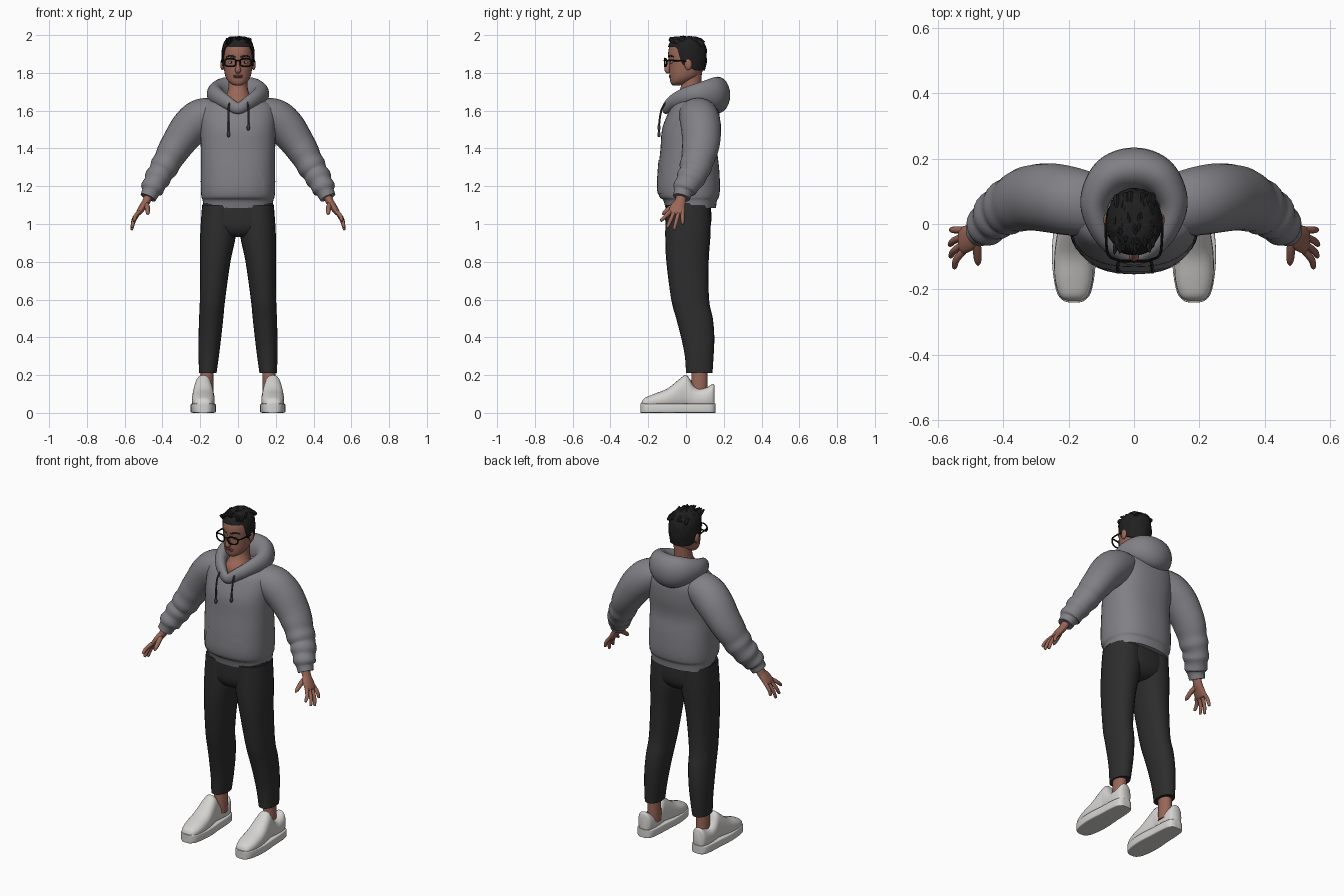
import bpy, bmesh, math, random
from mathutils import Vector, noise

random.seed(4)
cube = bpy.data.objects.get("Cube")
if cube:
    bpy.data.objects.remove(cube)

X, Y, Z = Vector((1, 0, 0)), Vector((0, 1, 0)), Vector((0, 0, 1))
LEVEL = (X, Y)      # horizontal sections
UPRIGHT = (X, Z)    # sections facing the front


def material(name, r, g, b):
    m = bpy.data.materials.new(name)
    m.use_nodes = True
    m.diffuse_color = (r, g, b, 1)
    bsdf = next(n for n in m.node_tree.nodes if n.type == 'BSDF_PRINCIPLED')
    bsdf.inputs["Base Color"].default_value = (r, g, b, 1)
    bsdf.inputs["Roughness"].default_value = 0.8
    return m


GREY = material("grey_fleece", .22, .215, .235)
CORD = material("dark_cord", .05, .05, .055)
BLACK = material("charcoal_cloth", .026, .026, .027)
HAIR = material("black_hair", .014, .014, .014)
SKIN = material("warm_skin", .32, .135, .095)
LIP = material("lip_tone", .24, .085, .07)
WHITE = material("white_leather", .66, .65, .63)
FRAME = material("black_frame", .006, .006, .006)
EYE = material("eye_white", .5, .47, .45)


def spline(rows, steps, closed=False):
    """Catmull-Rom interpolation of section rows."""
    n, out = len(rows), []
    for i in range(n if closed else n - 1):
        ids = [(i + k) % n if closed else min(max(i + k, 0), n - 1) for k in (-1, 0, 1, 2)]
        a, b, c, d = (rows[j] for j in ids)
        for s in range(steps):
            t = s / steps
            out.append([.5 * (2*q + (r - p)*t + (2*p - 5*q + 4*r - s4)*t*t + (3*q - p - 3*r + s4)*t**3)
                        for p, q, r, s4 in zip(a, b, c, d)])
    return out if closed else out + [list(rows[-1])]


def tube(rows, axes, power=2, sides=24, steps=4, closed=False):
    """Rings along rows of (x, y, z, radius_u, radius_v)."""
    rows = spline(rows, steps, closed)
    n, rings = len(rows), []
    for i, (x, y, z, a, b) in enumerate(rows):
        if isinstance(axes, tuple):
            u, v = axes
        else:
            nxt = rows[(i + 1) % n] if closed else rows[min(i + 1, n - 1)]
            prv = rows[i - 1] if closed else rows[max(i - 1, 0)]
            t = (Vector(nxt[:3]) - Vector(prv[:3])).normalized()
            u = t.cross(axes).normalized()
            v = u.cross(t)
        ring = []
        for k in range(sides):
            c, s = math.cos(math.tau * k / sides), math.sin(math.tau * k / sides)
            cu = math.copysign(abs(c) ** (2 / power), c) * a
            sv = math.copysign(abs(s) ** (2 / power), s) * b
            ring.append(Vector((x, y, z)) + u * cu + v * sv)
        rings.append(ring)
    return rings, closed


def build(name, groups, mat, mirror=False, angle=40):
    """Join ring groups into one smooth object."""
    bm = bmesh.new()
    for rings, closed in groups:
        vs = [[bm.verts.new(p) for p in ring] for ring in rings]
        n, m = len(vs), len(vs[0])
        for i in range(n if closed else n - 1):
            for k in range(m):
                a, b = vs[i], vs[(i + 1) % n]
                bm.faces.new((a[k], a[(k + 1) % m], b[(k + 1) % m], b[k]))
        if not closed:
            bm.faces.new(vs[0])
            bm.faces.new(vs[-1])
    bmesh.ops.recalc_face_normals(bm, faces=bm.faces)
    me = bpy.data.meshes.new(name)
    bm.to_mesh(me)
    bm.free()
    me.materials.append(mat)
    ob = bpy.data.objects.new(name, me)
    bpy.context.collection.objects.link(ob)
    bpy.ops.object.select_all(action='DESELECT')
    ob.select_set(True)
    bpy.context.view_layer.objects.active = ob
    bpy.ops.object.shade_smooth_by_angle(angle=math.radians(angle))
    if mirror:
        ob.modifiers.new("Mirror", 'MIRROR')
    return ob


def blob(x, y, z, a, d, h):
    """Ellipsoid as horizontal rings."""
    lat = [math.pi * (i / 10 - .5) for i in range(11)]
    rows = [(x, y, z + h * math.sin(t), a * max(math.cos(t), .02), d * max(math.cos(t), .02)) for t in lat]
    return tube(rows, LEVEL, sides=16, steps=1)


# Trousers
build("trouser_seat", [tube([(0, .012, 1.11, .186, .12), (0, .012, 1.0, .19, .121),
                             (0, .01, .95, .13, .1), (0, .01, .93, .06, .07)], LEVEL, 2.4)], BLACK)
build("trouser_legs", [tube([
    (.1, .012, 1.1, .09, .118), (.105, .01, .95, .095, .12), (.12, .008, .8, .08, .112),
    (.135, .022, .6, .067, .1), (.142, .045, .5, .064, .097), (.149, .062, .4, .06, .088),
    (.155, .07, .3, .054, .076), (.16, .07, .21, .046, .07)], LEVEL, 2.2)], BLACK, True)

# Ankles and shoes
build("ankles", [tube([(.165, .07, .08, .036, .045), (.164, .072, .25, .035, .042)], LEVEL)], SKIN, True)
upper = [(-.235, .055, .022), (-.22, .078, .043), (-.17, .1, .058), (-.1, .128, .06), (-.04, .175, .053),
         (-.005, .2, .047), (.015, .188, .046), (.04, .145, .046), (.07, .127, .047), (.11, .135, .047),
         (.14, .152, .04), (.152, .145, .025)]
build("shoe_uppers", [tube([(.184, y, (h + .02) / 2, w, (h - .02) / 2) for y, h, w in upper],
                           UPRIGHT, 2.4)], WHITE, True)
sole = [(-.24, .016), (-.234, .033), (-.21, .052), (-.15, .064), (-.08, .067), (0, .061),
        (.08, .057), (.13, .05), (.15, .036), (.156, .018)]
build("shoe_soles", [tube([(.184, y, .025, w, .025) for y, w in sole], UPRIGHT, 9, 32)], WHITE, True)

# Hoodie body with ribbed hem
body = build("hoodie_body", [tube([
    (0, .025, 1.085, .184, .134), (0, .022, 1.125, .187, .142), (0, .017, 1.145, .194, .158),
    (0, .015, 1.2, .197, .165), (0, .015, 1.3, .197, .16), (0, .015, 1.4, .197, .15),
    (0, .025, 1.5, .2, .152), (0, .04, 1.58, .203, .138), (0, .048, 1.63, .188, .118),
    (0, .06, 1.655, .15, .092), (0, .07, 1.675, .1, .07)], LEVEL, 2.4, 40)], GREY)

# Sleeves with gathered folds and cuffs
build("hoodie_sleeves", [tube([
    (.1, .055, 1.6, .06, .09), (.15, .062, 1.585, .088, .1), (.205, .072, 1.555, .103, .106),
    (.26, .08, 1.505, .1, .106), (.315, .08, 1.43, .089, .1), (.35, .07, 1.375, .082, .094),
    (.372, .06, 1.335, .075, .086), (.392, .05, 1.3, .076, .086), (.41, .04, 1.27, .066, .076),
    (.426, .025, 1.243, .07, .077), (.44, .01, 1.215, .06, .066), (.455, -.008, 1.187, .062, .064),
    (.462, -.015, 1.17, .048, .05), (.476, -.024, 1.14, .043, .046)], Y)], GREY, True)

# Hood lying on the back and wrapping the neck
half = [(.075, .145, 1.69, .06, .086), (.12, .07, 1.688, .045, .06),
        (.105, -.01, 1.673, .035, .046), (.06, -.072, 1.645, .028, .036)]
loop = [(0, .168, 1.683, .066, .097)] + half + [(0, -.105, 1.612, .022, .03)]
loop += [(-x, y, z, a, b) for x, y, z, a, b in reversed(half)]
build("hood", [tube(loop, Z, closed=True, steps=6)], GREY)

# Front pouch pressed onto the body
bm = bmesh.new()
corners = [(-.14, 1.16), (.14, 1.16), (.14, 1.23), (.085, 1.34), (-.085, 1.34), (-.14, 1.23)]
v = [bm.verts.new((x, -.3, z)) for x, z in corners]
bm.faces.new((v[0], v[1], v[2], v[5]))
bm.faces.new((v[5], v[2], v[3], v[4]))
bmesh.ops.subdivide_edges(bm, edges=bm.edges, cuts=9, use_grid_fill=True)
me = bpy.data.meshes.new("pouch")
bm.to_mesh(me)
bm.free()
me.materials.append(GREY)
me.shade_smooth()
pouch = bpy.data.objects.new("pouch", me)
bpy.context.collection.objects.link(pouch)
wrap = pouch.modifiers.new("Wrap", 'SHRINKWRAP')
wrap.target, wrap.wrap_method, wrap.offset = body, 'PROJECT', .004
wrap.use_project_y = True

# Drawstrings with tips
strings, tips = [], []
for x, end in ((-.05, 1.48), (.055, 1.515)):
    strings.append(tube([(x * .9, -.105, 1.645, .005, .005), (x, -.128, 1.61, .005, .005),
                         (x, -.14, 1.55, .005, .005), (x, -.143, end, .005, .005)], X, sides=8))
    tips.append(blob(x, -.143, end - .005, .009, .009, .016))
build("drawstrings", strings + tips, CORD)

# Hands
hand = [tube([(.46, -.018, 1.18, .024, .028), (.485, -.03, 1.12, .021, .029), (.505, -.043, 1.09, .019, .04),
              (.525, -.05, 1.06, .015, .042), (.53, -.051, 1.05, .008, .036)], Y)]
fingers = [(-.083, .55, -.135, 1.015), (-.062, .562, -.1, .98), (-.038, .564, -.064, .968), (-.018, .56, -.018, .998)]
for y, tx, ty, tz in fingers:
    base, tip = Vector((.522, y, 1.066)), Vector((tx, ty, tz))
    mid = base.lerp(tip, .5) + X * .008
    end = tip.lerp(mid, .12)
    hand.append(tube([(*base, .011, .011), (*mid, .0105, .0105), (*end, .008, .008), (*tip, .002, .002)], Y, sides=12))
hand.append(tube([(.492, -.035, 1.115, .016, .016), (.481, -.075, 1.09, .014, .014), (.478, -.112, 1.062, .011, .011),
                  (.477, -.126, 1.05, .003, .003)], X, sides=12))
build("hands", hand, SKIN, True)

# Head, neck, nose and ears
build("neck", [tube([(0, 0, 1.61, .078, .075), (0, .005, 1.66, .07, .076), (0, .02, 1.7, .056, .06),
                     (0, .028, 1.74, .05, .053), (0, .03, 1.82, .052, .055)], LEVEL)], SKIN)
build("head", [tube([
    (0, -.05, 1.734, .018, .02), (0, -.043, 1.742, .036, .036), (0, -.028, 1.757, .053, .056),
    (0, -.01, 1.78, .066, .077), (0, 0, 1.81, .073, .088), (0, .005, 1.85, .077, .094),
    (0, .005, 1.9, .078, .1), (0, .005, 1.95, .07, .088), (0, .005, 1.98, .04, .055)], LEVEL, 2.15, 32)], SKIN)
build("nose", [tube([(0, -.084, 1.872, .008, .008), (0, -.092, 1.842, .012, .009), (0, -.1, 1.818, .0145, .015),
                     (0, -.094, 1.805, .011, .014), (0, -.088, 1.801, .003, .006)], X, sides=16)], SKIN)
build("ears", [blob(.083, .012, 1.845, .011, .02, .03)], SKIN, True)
build("lips", [blob(0, -.083, 1.785, .027, .008, .005), blob(0, -.082, 1.777, .023, .008, .005)], LIP)
build("eyes", [blob(.036, -.076, 1.856, .014, .008, .007)], EYE, True)
build("irises", [blob(.036, -.083, 1.856, .005, .003, .006)], FRAME, True)
build("eyebrows", [tube([(.014, -.092, 1.884, .003, .005), (.04, -.084, 1.891, .003, .005),
                         (.062, -.066, 1.885, .002, .003)], Z, sides=8)], HAIR, True)

# Glasses
rim = []
for k in range(20):
    c, s = math.cos(math.tau * k / 20), math.sin(math.tau * k / 20)
    cx = math.copysign(abs(c) ** .75, c) * .03
    rim.append((.041 + cx, -.113 + max(cx, 0) * .35, 1.855 + math.copysign(abs(s) ** .75, s) * .021, .0042, .0042))
arm = [(.07, -.103, 1.865, .004, .004), (.082, -.085, 1.866, .004, .004), (.086, -.03, 1.864, .004, .004),
       (.086, .015, 1.86, .004, .004)]
bridge = [(-.013, -.113, 1.862, .003, .003), (0, -.116, 1.865, .003, .003), (.013, -.113, 1.862, .003, .003)]
build("glasses_rims", [tube(rim, Y, sides=8, steps=2, closed=True), tube(arm, Z, sides=8)], FRAME, True)
build("glasses_bridge", [tube(bridge, Z, sides=8)], FRAME)

# Hair shell: high over the forehead, low at the nape
rings = []
for i in range(-1, 15):
    ring = []
    for k in range(48):
        a = math.tau * k / 48
        dx, dy = math.cos(a), math.sin(a)
        y = .11 * dy
        t = min(max((y + .065) / .045, 0), 1)
        low = 1.937 - .1 * t * t * (3 - 2 * t) - .025 * min(max(y / .06, 0), 1)
        z = low + (1.992 - low) * math.sin(math.pi / 2 * max(i, 0) / 14)
        up = max(z - 1.87, 0) / .125
        r = max(1 - up ** 3.2, .0005) ** (1 / 3.2) * (1 - 1.5 * max(1.87 - z, 0))
        r *= .88 if i < 0 else 1 + .05 * noise.noise(Vector((dx * 5, dy * 5, z * 30)))
        ring.append(Vector((dx * .087 * r, .005 + dy * .105 * r, z)))
    rings.append(ring)
# Short combed tufts over the crown
tufts = [(rings, False)]
for _ in range(55):
    x, y = random.uniform(-.06, .06), random.uniform(-.085, .075)
    h = 1.978 - 3.5 * x * x - 2 * max(y, 0) ** 2 - 1.5 * min(y, 0) ** 2
    lean = random.uniform(-.012, .012)
    tufts.append(tube([(x, y + .02, h - .01, .012, .009), (x + lean / 2, y, h + .008, .011, .008),
                       (x + lean, y - .016, h + .016, .002, .002)], X, sides=8, steps=3))
build("hair", tufts, HAIR, angle=50)
